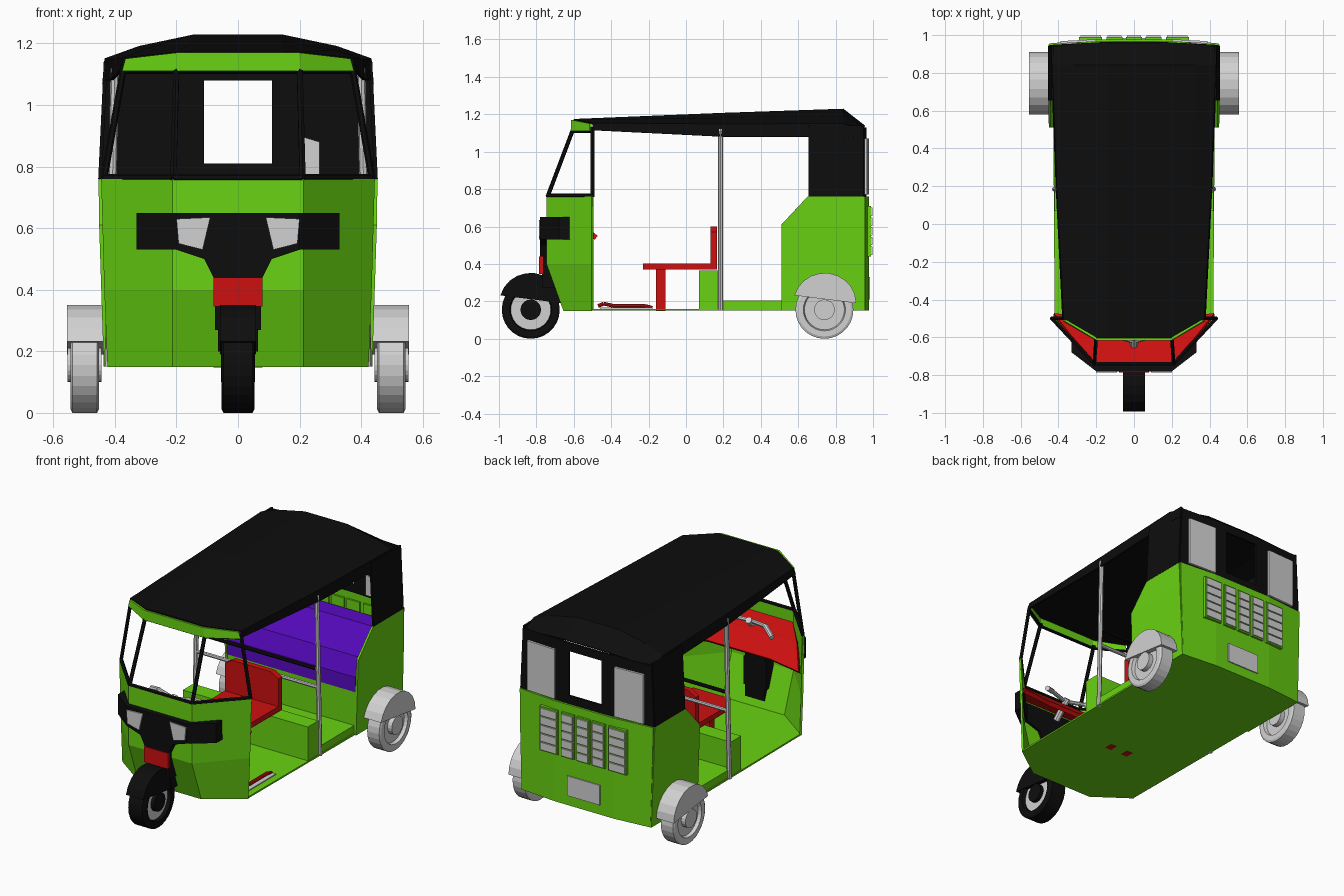
import bpy, bmesh, math
from mathutils import Vector

if "Cube" in bpy.data.objects:
    bpy.data.objects.remove(bpy.data.objects["Cube"], do_unlink=True)


def material(name, rgb):
    m = bpy.data.materials.new(name)
    m.use_nodes = True
    m.diffuse_color = (*rgb, 1)
    m.node_tree.nodes["Principled BSDF"].inputs["Base Color"].default_value = (*rgb, 1)
    return m


green = material("lime green", (0.14, 0.65, 0.006))
black = material("black", (0.004, 0.004, 0.004))
red = material("red", (0.62, 0.005, 0.005))
purple = material("purple", (0.1, 0.003, 0.55))
grey = material("light grey", (0.64, 0.64, 0.64))


def add(name, bm, mats, solid=0):
    bmesh.ops.recalc_face_normals(bm, faces=bm.faces)
    me = bpy.data.meshes.new(name)
    bm.to_mesh(me)
    bm.free()
    for m in mats:
        me.materials.append(m)
    ob = bpy.data.objects.new(name, me)
    bpy.context.collection.objects.link(ob)
    if solid:
        mod = ob.modifiers.new("thickness", "SOLIDIFY")
        mod.thickness, mod.offset = solid, 0
    return ob


def sheet(name, rows, mat, solid=0.012, skip=()):
    """Surface through rows of points, with optional open cells."""
    bm = bmesh.new()
    vs = [[bm.verts.new(p) for p in row] for row in rows]
    for i in range(len(rows) - 1):
        for j in range(len(rows[0]) - 1):
            if (i, j) not in skip:
                bm.faces.new((vs[i][j], vs[i][j + 1], vs[i + 1][j + 1], vs[i + 1][j]))
    return add(name, bm, [mat], solid)


def prism(name, pts, axis, a, b, mat):
    """Extrude a 2D outline along x (points y,z), y (points x,z) or z (points x,y)."""
    bm = bmesh.new()

    def put(p, d):
        c = list(p)
        c.insert("xyz".index(axis), d)
        return bm.verts.new(c)
    lo, hi = [put(p, a) for p in pts], [put(p, b) for p in pts]
    bm.faces.new(lo)
    bm.faces.new(hi)
    for i in range(len(pts)):
        k = (i + 1) % len(pts)
        bm.faces.new((lo[i], lo[k], hi[k], hi[i]))
    return add(name, bm, [mat])


def box(name, x, y, z, mat):
    return prism(name, [(x[0], y[0]), (x[1], y[0]), (x[1], y[1]), (x[0], y[1])], "z", *z, mat)


def rod(name, a, b, r, mat, sides=8):
    a, b = Vector(a), Vector(b)
    bm = bmesh.new()
    bmesh.ops.create_cone(bm, cap_ends=True, segments=sides, radius1=r, radius2=r, depth=(b - a).length)
    bm.transform((b - a).to_track_quat("Z", "Y").to_matrix().to_4x4())
    bmesh.ops.translate(bm, verts=bm.verts, vec=(a + b) / 2)
    return add(name, bm, [mat])


def wheel(name, x, y, width, tire, rim):
    r = 0.155
    bm = bmesh.new()
    bmesh.ops.create_cone(bm, cap_ends=True, segments=28, radius1=r, radius2=r, depth=width)
    caps = [f for f in bm.faces if len(f.verts) > 4]
    bmesh.ops.inset_individual(bm, faces=caps, thickness=0.012, depth=0.006)
    bmesh.ops.inset_individual(bm, faces=caps, thickness=0.03)
    bmesh.ops.inset_individual(bm, faces=caps, thickness=0.006, depth=-0.02)
    for f in caps:
        f.material_index = 1
    bm.transform(Vector((1, 0, 0)).to_track_quat("Z", "Y").to_matrix().to_4x4())
    bmesh.ops.translate(bm, verts=bm.verts, vec=(x, y, r))
    add(name, bm, [tire, rim])
    rod(name + "_hub", (x - 0.055, y, r), (x + 0.055, y, r), 0.055, tire, 20)


def fender(name, y, x0, x1, mat):
    arc = [(y - 0.168 * math.cos(t), 0.19 + 0.162 * math.sin(t))
           for t in [math.radians(15 + 16.5 * i) for i in range(11)]]
    prism(name, arc, "x", x0, x1, mat)


def both(pts):
    """Mirror a half row running outward from the centre."""
    return [(-x, y, z) for x, y, z in reversed(pts)] + list(pts)


# Wheels and fenders
wheel("front_wheel", 0, -0.83, 0.095, black, grey)
fender("front_fender", -0.83, -0.058, 0.058, black)
for s, side in ((1, "left"), (-1, "right")):
    wheel(side + "_rear_wheel", s * 0.498, 0.74, 0.08, grey, grey)
    fender(side + "_rear_fender", 0.742, s * 0.435, s * 0.555, grey)

# Floor, sills and cross box
prism("floor", [(-0.42, -0.5), (-0.21, -0.65), (0.21, -0.65), (0.42, -0.5),
                (0.43, 0.95), (0.2, 0.97), (-0.2, 0.97), (-0.43, 0.95)], "z", 0.15, 0.16, green)
box("rear_floor", (-0.42, 0.42), (0.17, 0.52), (0.155, 0.205), green)
box("cross_box", (-0.42, 0.42), (0.07, 0.17), (0.155, 0.365), green)

# Front cab shell
sheet("cab_shell", [both([(0.21, y, z), (w, -0.5, z)])
                    for z, y, w in ((0.15, -0.65, 0.42), (0.4, -0.74, 0.43), (0.76, -0.74, 0.44))], green)

# Nose, fork, headlamp housing
box("fork_block", (-0.075, 0.075), (-0.77, -0.66), (0.27, 0.44), black)
prism("nose", [(-0.075, 0.43), (0.075, 0.43), (0.11, 0.5), (0.2, 0.53), (0.2, 0.65),
               (-0.2, 0.65), (-0.2, 0.53), (-0.11, 0.5)], "y", -0.78, -0.72, black)
box("nose_plate", (-0.08, 0.08), (-0.785, -0.765), (0.345, 0.44), red)
box("inner_column", (-0.065, 0.065), (-0.73, -0.66), (0.2, 0.46), black)
for s, side in ((1, "left"), (-1, "right")):
    prism(side + "_lamp_housing", [(s * 0.2, -0.78), (s * 0.33, -0.68), (s * 0.33, -0.6), (s * 0.2, -0.73)],
          "z", 0.53, 0.65, black)
    prism(side + "_headlamp", [(s * 0.09, 0.635), (s * 0.2, 0.63), (s * 0.193, 0.55), (s * 0.115, 0.53)],
          "y", -0.787, -0.779, grey)

# Dashboard and handlebar
sheet("dashboard", [both([(0.2, -0.735, 0.68), (0.21, -0.73, 0.68)]),
                    both([(0.2, -0.6, 0.64), (0.33, -0.6, 0.64)]),
                    both([(0.21, -0.51, 0.55), (0.425, -0.48, 0.54)])], red, 0.025)
rod("steering_stem", (0, -0.7, 0.6), (0, -0.6, 0.7), 0.02, grey)
for s, side in ((1, "left"), (-1, "right")):
    rod(side + "_handlebar", (0, -0.62, 0.69), (s * 0.12, -0.59, 0.7), 0.012, grey)
    rod(side + "_handle_grip", (s * 0.12, -0.59, 0.7), (s * 0.2, -0.54, 0.67), 0.015, grey)

# Windscreen frame
corners = [(-0.435, -0.5), (-0.21, -0.74), (0.21, -0.74), (0.435, -0.5)]
tops = [(-0.37, -0.5), (-0.2, -0.6), (0.2, -0.6), (0.37, -0.5)]
for i in range(4):
    rod("windscreen_post", (*corners[i], 0.76), (*tops[i], 1.13), 0.011, black, 6)
    if i < 3:
        rod("windscreen_lower_rail", (*corners[i], 0.765), (*corners[i + 1], 0.765), 0.011, black, 6)
        rod("windscreen_upper_rail", (*tops[i], 1.11), (*tops[i + 1], 1.11), 0.009, black, 6)
for s in (1, -1):
    rod("cab_edge_trim", (s * 0.438, -0.5, 0.77), (s * 0.425, -0.5, 0.53), 0.006, green, 6)

# Roof canopy and its front band
sheet("roof_canopy", [
    both([(0.14, -0.6, 1.17), (0.2, -0.6, 1.168), (0.37, -0.5, 1.15), (0.375, -0.5, 1.115)]),
    both([(0.14, 0.2, 1.203), (0.31, 0.2, 1.175), (0.405, 0.2, 1.145), (0.41, 0.2, 1.08)]),
    both([(0.14, 0.84, 1.225), (0.32, 0.84, 1.187), (0.43, 0.84, 1.148), (0.435, 0.84, 1.08)]),
    both([(0.14, 0.955, 1.135), (0.32, 0.95, 1.125), (0.432, 0.94, 1.11), (0.436, 0.94, 1.07)])], black, 0.01)
sheet("roof_front_band", [[(x * k, y - 0.01, z + d * (abs(x) < 0.3)) for x, y in tops]
                          for k, z, d in ((1.01, 1.11, 0), (0.98, 1.15, 0.02))], green)

# Rear body
for s, side in ((1, "left"), (-1, "right")):
    sheet(side + "_rear_side", [[(s * 0.43, 0.51, 0.15), (s * 0.43, 0.65, 0.15), (s * 0.43, 0.955, 0.15)],
                                [(s * 0.445, 0.51, 0.61), (s * 0.445, 0.65, 0.61), (s * 0.445, 0.95, 0.61)],
                                [(s * 0.447, 0.645, 0.755), (s * 0.447, 0.65, 0.76), (s * 0.447, 0.945, 0.76)]],
          green)
    sheet(side + "_rear_canvas", [[(s * w, y, z) for y in (0.655, 0.942)]
                                  for z, w in ((0.76, 0.448), (1.14, 0.43))], black)
sheet("rear_panel", [both([(0.2, 0.972, z), (w, 0.95, z)])
                     for z, w in ((0.15, 0.43), (0.61, 0.445), (0.76, 0.447))], green)
sheet("rear_canvas_back", [both([(0.11, 0.96, z), (w, 0.942, z)])
                           for z, w in ((0.76, 0.448), (0.81, 0.445), (1.08, 0.433), (1.13, 0.431))],
      black, 0.012, skip=((1, 1),))

# Rear details: side plates, vents, number plate
for s in (1, -1):
    prism("rear_plate", [(s * 0.2, 0.965), (s * 0.39, 0.955), (s * 0.39, 0.968), (s * 0.2, 0.978)],
          "z", 0.77, 1.07, grey)
prism("inner_plate", [(0.2, 0.9), (0.265, 0.88), (0.265, 0.775), (0.2, 0.775)], "y", 0.938, 0.945, grey)
for x, w in ((-0.23, 0.06), (-0.103, 0.043), (0, 0.043), (0.103, 0.043), (0.23, 0.06)):
    box("vent_frame", (x - w, x + w), (0.955, 0.99), (0.44, 0.71), green)
    for i in range(5):
        z = 0.448 + i * 0.052
        box("vent_slat", (x - w + 0.006, x + w - 0.006), (0.988, 0.997), (z, z + 0.045), grey)
box("number_plate", (-0.11, 0.11), (0.965, 0.985), (0.21, 0.33), grey)

# Driver seat
prism("driver_cushion", [(-0.18, -0.12), (-0.11, -0.23), (0.11, -0.23), (0.18, -0.12), (0.18, 0.16), (-0.18, 0.16)],
      "z", 0.37, 0.402, red)
prism("driver_backrest", [(-0.18, 0.37), (0.18, 0.37), (0.18, 0.57), (0.13, 0.6), (-0.13, 0.6), (-0.18, 0.57)],
      "y", 0.13, 0.165, red)
for s in (1, -1):
    box("driver_seat_leg", (s * 0.04, s * 0.08), (-0.16, -0.11), (0.148, 0.375), red)

# Passenger bench
box("bench_base", (-0.43, 0.43), (0.515, 0.95), (0.155, 0.41), green)
box("bench_cushion", (-0.43, 0.43), (0.512, 0.85), (0.41, 0.5), purple)
prism("bench_backrest", [(0.74, 0.5), (0.83, 0.66), (0.94, 0.66), (0.94, 0.5)], "x", -0.435, 0.435, purple)

# Side poles and cross bars
for s, side in ((1, "left"), (-1, "right")):
    rod(side + "_pole", (s * 0.42, 0.185, 0.15), (s * 0.4, 0.185, 1.12), 0.014, grey)
rod("black_cross_bar", (-0.415, 0.185, 0.67), (0.415, 0.185, 0.67), 0.011, black)
rod("grey_cross_bar", (-0.415, 0.185, 0.56), (0.415, 0.185, 0.56), 0.011, grey)

# Foot pedal
path = [(-0.47, 0.175), (-0.44, 0.188), (-0.39, 0.176), (-0.22, 0.176), (-0.18, 0.165)]
for a, b in zip(path, path[1:]):
    rod("pedal_bar", (0.35, *a), (0.35, *b), 0.01, red)
box("pedal_base", (0.32, 0.38), (-0.46, -0.18), (0.158, 0.166), grey)
